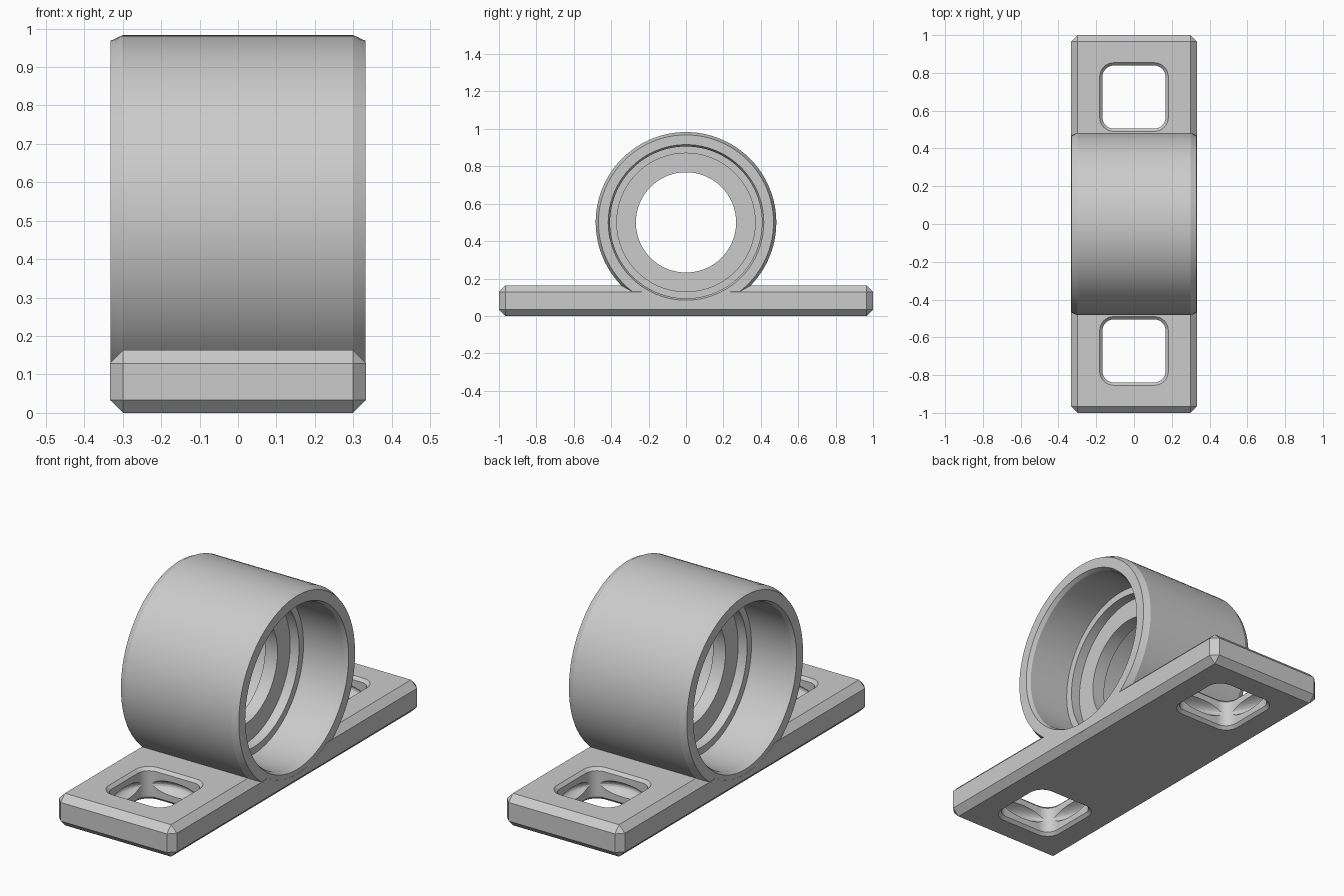
import bpy, bmesh, math

if "Cube" in bpy.data.objects:
    bpy.data.objects.remove(bpy.data.objects["Cube"])

AXIS_Z = 0.5      # height of the ring axis
HALF_X = 0.333    # half width of the part
BASE_H = 0.163
SEG = 96

grey = bpy.data.materials.new("plain grey")
grey.diffuse_color = (0.6, 0.6, 0.6, 1)
grey.use_nodes = True
grey.node_tree.nodes["Principled BSDF"].inputs["Base Color"].default_value = grey.diffuse_color


def make_object(name, bm):
    bmesh.ops.recalc_face_normals(bm, faces=bm.faces)
    mesh = bpy.data.meshes.new(name)
    bm.to_mesh(mesh)
    bm.free()
    mesh.materials.append(grey)
    ob = bpy.data.objects.new(name, mesh)
    bpy.context.collection.objects.link(ob)
    return ob


def bridge(bm, loops, closed):
    """Skin a series of vertex loops; close it into a torus or cap the ends."""
    n = len(loops[0])
    pairs = list(zip(loops, loops[1:]))
    if closed:
        pairs.append((loops[-1], loops[0]))
    for a, b in pairs:
        for i in range(n):
            j = (i + 1) % n
            bm.faces.new((a[i], a[j], b[j], b[i]))
    if not closed:
        bm.faces.new(loops[0])
        bm.faces.new(loops[-1])


def lathe_x(name, profile, closed):
    """Spin (x, radius) points about the ring axis."""
    bm = bmesh.new()
    loops = []
    for x, r in profile:
        loops.append([bm.verts.new((x, r * math.sin(t), AXIS_Z + r * math.cos(t)))
                      for t in (2 * math.pi * i / SEG for i in range(SEG))])
    bridge(bm, loops, closed)
    return make_object(name, bm)


def rounded_square(half, radius, steps=8):
    pts = []
    for k, (sx, sy) in enumerate(((1, 1), (-1, 1), (-1, -1), (1, -1))):
        for i in range(steps + 1):
            t = math.pi / 2 * (k + i / steps)
            pts.append((sx * (half - radius) + radius * math.cos(t),
                        sy * (half - radius) + radius * math.sin(t)))
    return pts


def slot_cutter(y):
    """Rounded square hole, flared at both mouths."""
    bm = bmesh.new()
    c, h = 0.015, BASE_H
    loops = []
    for z, grow in ((-c, 2 * c), (c, 0), (h - c, 0), (h + c, 2 * c)):
        loops.append([bm.verts.new((px, y + py, z))
                      for px, py in rounded_square(0.167 + grow, 0.06 + grow)])
    bridge(bm, loops, False)
    return make_object("slot_cutter", bm)


def hollow_cutter(y):
    """Flattened ball that widens the middle of the hole."""
    bm = bmesh.new()
    bmesh.ops.create_uvsphere(bm, u_segments=48, v_segments=24, radius=1)
    bmesh.ops.scale(bm, vec=(0.208, 0.208, 0.06), verts=bm.verts)
    bmesh.ops.translate(bm, vec=(0, y, BASE_H / 2), verts=bm.verts)
    return make_object("hollow_cutter", bm)


def cut(ob, cutter):
    mod = ob.modifiers.new("cut", 'BOOLEAN')
    mod.operation = 'DIFFERENCE'
    mod.solver = 'EXACT'
    mod.object = cutter
    bpy.ops.object.select_all(action='DESELECT')
    bpy.context.view_layer.objects.active = ob
    ob.select_set(True)
    bpy.ops.object.modifier_apply(modifier=mod.name)
    bpy.data.objects.remove(cutter)


def smooth(ob, degrees):
    bpy.ops.object.select_all(action='DESELECT')
    bpy.context.view_layer.objects.active = ob
    ob.select_set(True)
    bpy.ops.object.shade_smooth_by_angle(angle=math.radians(degrees))


# bearing ring: chamfered shell, stepped bores and a thin central web
end = HALF_X - 0.001
half = [(0.3, 0.483), (end, 0.468), (end, 0.416), (0.312, 0.406),
        (0.085, 0.406), (0.085, 0.37), (0.035, 0.37), (0.035, 0.268)]
ring = lathe_x("bearing_ring", half + [(-x, r) for x, r in reversed(half)], True)
smooth(ring, 15)

# base plate with chamfered edges
bm = bmesh.new()
bmesh.ops.create_cube(bm, size=1)
bmesh.ops.scale(bm, vec=(2 * HALF_X, 2, BASE_H), verts=bm.verts)
bmesh.ops.translate(bm, vec=(0, 0, BASE_H / 2), verts=bm.verts)
bmesh.ops.bevel(bm, geom=bm.edges[:], offset=0.034, offset_type='OFFSET',
                segments=1, profile=0.5, affect='EDGES')
base = make_object("base_plate", bm)

# clear the ring bore, then the two mounting slots
cut(base, lathe_x("bore_cutter", [(-0.5, 0.44), (0.5, 0.44)], False))
for side in (-1, 1):
    cut(base, slot_cutter(side * 0.672))
    cut(base, hollow_cutter(side * 0.672))
smooth(base, 20)
